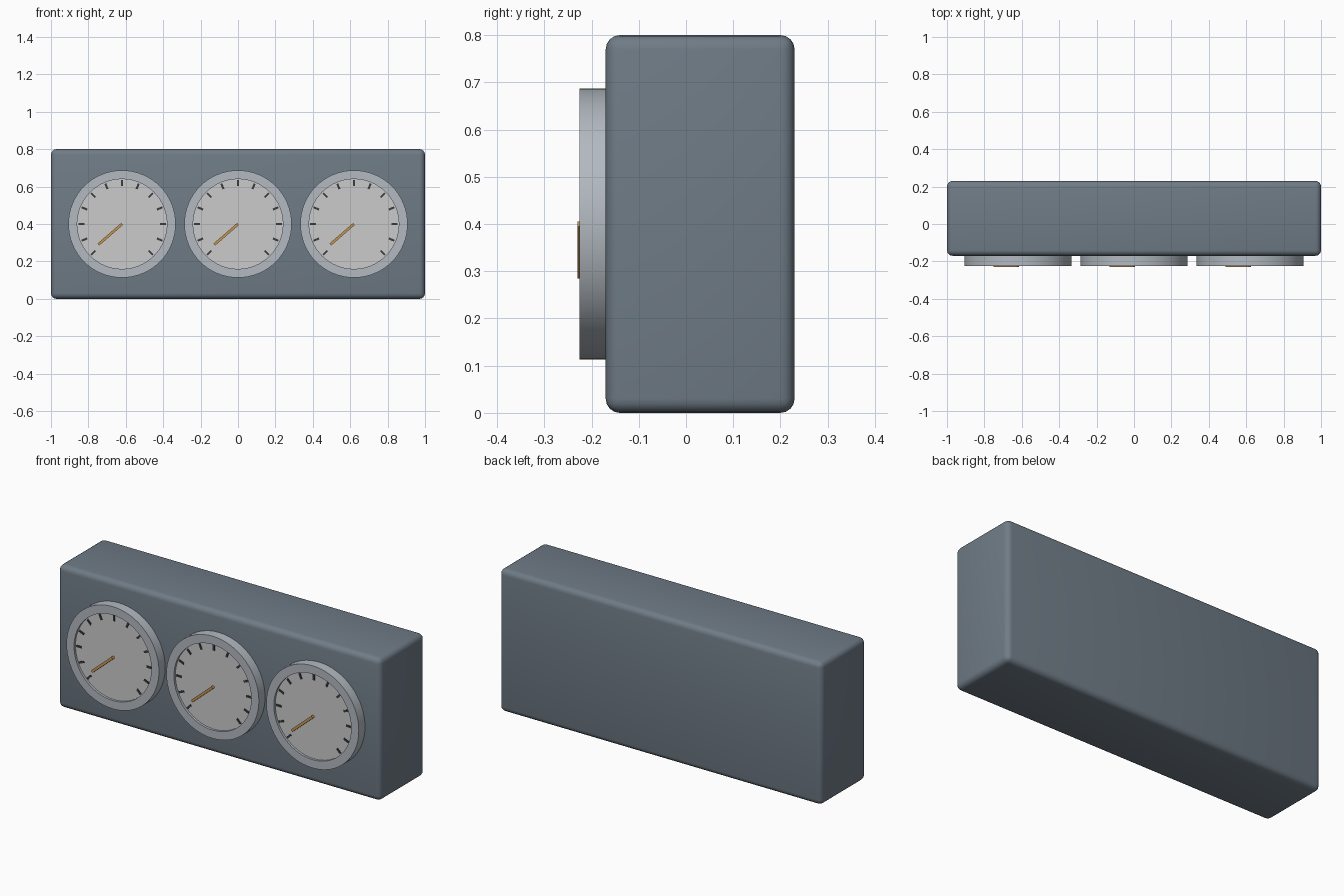
import bpy
import bmesh
from math import sin, cos, pi, radians
from mathutils import Matrix, Vector

default = bpy.data.objects.get("Cube")
if default:
    bpy.data.objects.remove(default, do_unlink=True)

CENTRE_Z = 0.4
DIAL_Y = -0.212
SIDES = 64


def material(name, rgb):
    mat = bpy.data.materials.new(name)
    mat.use_nodes = True
    mat.diffuse_color = (*rgb, 1)
    bsdf = mat.node_tree.nodes["Principled BSDF"]
    bsdf.inputs["Base Color"].default_value = (*rgb, 1)
    bsdf.inputs["Roughness"].default_value = 0.5
    return mat


def finish(name, bm, mat, smooth=True):
    bmesh.ops.recalc_face_normals(bm, faces=bm.faces)
    mesh = bpy.data.meshes.new(name)
    bm.to_mesh(mesh)
    bm.free()
    mesh.materials.append(mat)
    obj = bpy.data.objects.new(name, mesh)
    bpy.context.collection.objects.link(obj)
    if smooth:
        bpy.ops.object.select_all(action="DESELECT")
        obj.select_set(True)
        bpy.context.view_layer.objects.active = obj
        bpy.ops.object.shade_smooth_by_angle(angle=radians(35))
    return obj


def add_box(bm, size, matrix):
    bmesh.ops.create_cube(bm, size=1, matrix=matrix @ Matrix.Diagonal((*size, 1)))


def radial_box(bm, x, angle, inner, outer, width, y_front, y_back):
    """Bar lying along a ray from the centre of a gauge."""
    matrix = (Matrix.Translation((x, (y_front + y_back) / 2, CENTRE_Z))
              @ Matrix.Rotation(-angle, 4, "Y")
              @ Matrix.Translation(((inner + outer) / 2, 0, 0)))
    add_box(bm, (outer - inner, y_back - y_front, width), matrix)


def lathe(bm, x, profile):
    """Revolve closed (radius, y) profile about the gauge axis."""
    rings = []
    for i in range(SIDES):
        a = 2 * pi * i / SIDES
        rings.append([bm.verts.new((x + r * cos(a), y, CENTRE_Z + r * sin(a)))
                      for r, y in profile])
    for i, ring in enumerate(rings):
        after = rings[(i + 1) % SIDES]
        for j in range(len(profile)):
            k = (j + 1) % len(profile)
            bm.faces.new((ring[j], ring[k], after[k], after[j]))


housing_mat = material("housing_blue_grey", (0.16, 0.20, 0.24))
bezel_mat = material("bezel_metal", (0.45, 0.49, 0.53))
dial_mat = material("dial_pale", (0.62, 0.64, 0.65))
tick_mat = material("tick_dark", (0.04, 0.045, 0.05))
needle_mat = material("needle_amber", (0.55, 0.30, 0.08))

# Rounded housing
bm = bmesh.new()
add_box(bm, (2, 0.4, 0.8), Matrix.Translation((0, 0.03, CENTRE_Z)))
bmesh.ops.bevel(bm, geom=bm.edges[:], offset=0.03, segments=4,
                profile=0.5, affect="EDGES")
finish("housing", bm, housing_mat)

for side, x in (("right", -0.62), ("middle", 0), ("left", 0.62)):
    # Bezel ring
    bm = bmesh.new()
    lathe(bm, x, [(0.287, -0.16), (0.287, -0.225), (0.24, -0.225), (0.24, -0.16)])
    finish(f"{side}_bezel", bm, bezel_mat)

    # Recessed dial face
    bm = bmesh.new()
    depth = -0.165 - DIAL_Y
    place = (Matrix.Translation((x, DIAL_Y + depth / 2, CENTRE_Z))
             @ Matrix.Rotation(pi / 2, 4, "X"))
    bmesh.ops.create_cone(bm, cap_ends=True, segments=SIDES, radius1=0.241,
                          radius2=0.241, depth=depth, matrix=place)
    finish(f"{side}_dial", bm, dial_mat)

    # Scale ticks over three quarters of the dial
    bm = bmesh.new()
    for i in range(13):
        radial_box(bm, x, radians(225 - 22.5 * i), 0.202, 0.234, 0.011,
                   DIAL_Y - 0.004, DIAL_Y + 0.002)
    finish(f"{side}_ticks", bm, tick_mat, smooth=False)

    # Needle
    bm = bmesh.new()
    radial_box(bm, x, radians(221), 0, 0.168, 0.014, -0.23, DIAL_Y + 0.002)
    finish(f"{side}_needle", bm, needle_mat, smooth=False)
